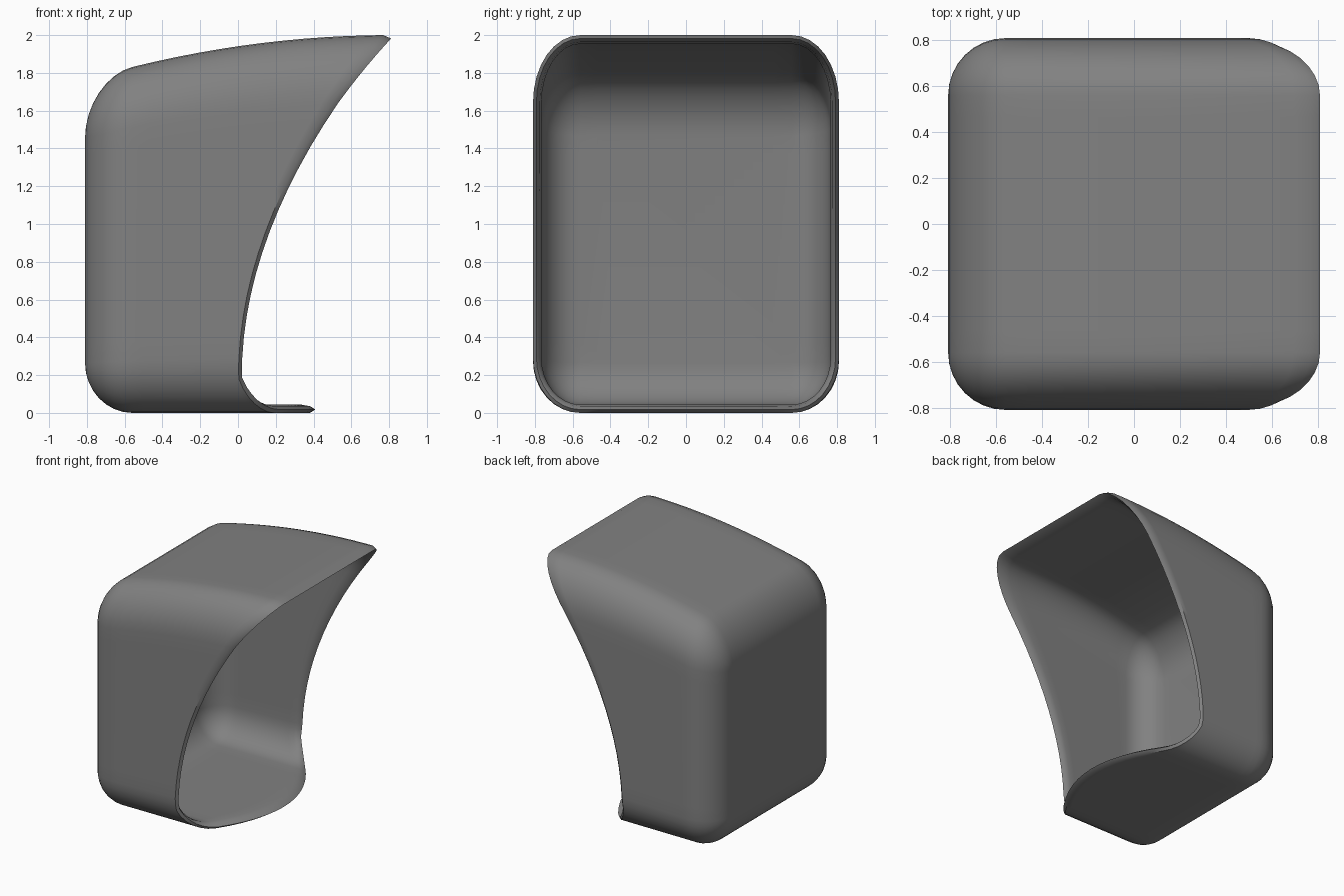
import bpy, bmesh, math

cube = bpy.data.objects.get("Cube")
if cube:
    bpy.data.objects.remove(cube, do_unlink=True)

HALF, ROUND = 0.81, 0.25      # half width, corner radius
BACK = -HALF + ROUND          # where the back rounding begins
WALL, TIP = 0.045, 0.018      # wall thickness, inset of the pointed rim
ARC, EDGE, RUN = 8, 12, 12    # subdivisions


def perimeter():
    """Rounded rectangle as (base y, base z, normal y, normal z, z radius)."""
    cy = HALF - ROUND
    corners = [(cy, 1.65, 0.35), (-cy, 1.65, 0.35), (-cy, 0.3, 0.3), (cy, 0.3, 0.3)]
    points = []
    for i, (y, z, r) in enumerate(corners):
        for k in range(ARC + 1):
            a = math.pi / 2 * (i + k / ARC)
            points.append((y, z, math.cos(a), math.sin(a), r))
        ny, nz = points[-1][2:4]
        y2, z2, _ = corners[(i + 1) % 4]
        for k in range(1, EDGE):
            f = k / EDGE
            points.append((y + (y2 - y) * f, z + (z2 - z) * f, ny, nz, r))
    return points


def rim_x(p):
    """Swept opening on the sides, curved lip along the floor."""
    y, z = p[0] + ROUND * p[2], p[1] + p[4] * p[3]
    if z < 0.299:
        return max(0.02, 0.41 - 0.62 * y * y)
    return 0.02 + 0.244 * max(0, z - 0.2) ** 2


def place(p, x, c, inset):
    y = p[0] + p[2] * (ROUND - inset) * c
    z = p[1] + p[3] * (p[4] - inset) * c
    roof_drop = 0.09 * (HALF - x) ** 2
    return (x, y, z * (1 - roof_drop / 2))


outline = perimeter()
bm = bmesh.new()


def ring(inset, angle=0.0, run=0.0):
    """One loop: angle turns round the back edge, run goes to the rim."""
    verts = []
    for p in outline:
        x = BACK - (ROUND - inset) * math.sin(angle)
        x += (rim_x(p) - BACK) * run
        verts.append(bm.verts.new(place(p, x, math.cos(angle), inset)))
    return verts


# Outer skin from the back to the rim, then inner skin back again
angles = [math.pi / 2 * (1 - k / ARC) for k in range(ARC + 1)]
runs = [k / RUN for k in range(1, RUN)] + [0.97]
rings = [ring(0, a) for a in angles] + [ring(0, 0, r) for r in runs]
rings.append(ring(TIP, 0, 1))
rings += [ring(WALL * 0.8, 0, runs[-1])]
rings += [ring(WALL, 0, r) for r in reversed(runs[:-1])]
rings += [ring(WALL, a) for a in reversed(angles)]

n = len(outline)
for a, b in zip(rings, rings[1:]):
    for i in range(n):
        j = (i + 1) % n
        bm.faces.new((a[i], a[j], b[j], b[i]))

# Flat back wall, outside and inside
bm.faces.new(rings[0])
bm.faces.new(rings[-1])
bmesh.ops.remove_doubles(bm, verts=bm.verts, dist=0.0005)
bmesh.ops.recalc_face_normals(bm, faces=bm.faces)

mesh = bpy.data.meshes.new("hood_shell")
bm.to_mesh(mesh)
bm.free()
hood = bpy.data.objects.new("hood_shell", mesh)
bpy.context.collection.objects.link(hood)

# Single grey material
grey = bpy.data.materials.new("mid_grey")
grey.use_nodes = True
colour = (0.22, 0.22, 0.22, 1)
grey.diffuse_color = colour
grey.node_tree.nodes["Principled BSDF"].inputs["Base Color"].default_value = colour
mesh.materials.append(grey)

bpy.ops.object.select_all(action="DESELECT")
hood.select_set(True)
bpy.context.view_layer.objects.active = hood
bpy.ops.object.shade_smooth_by_angle(angle=math.radians(40))
